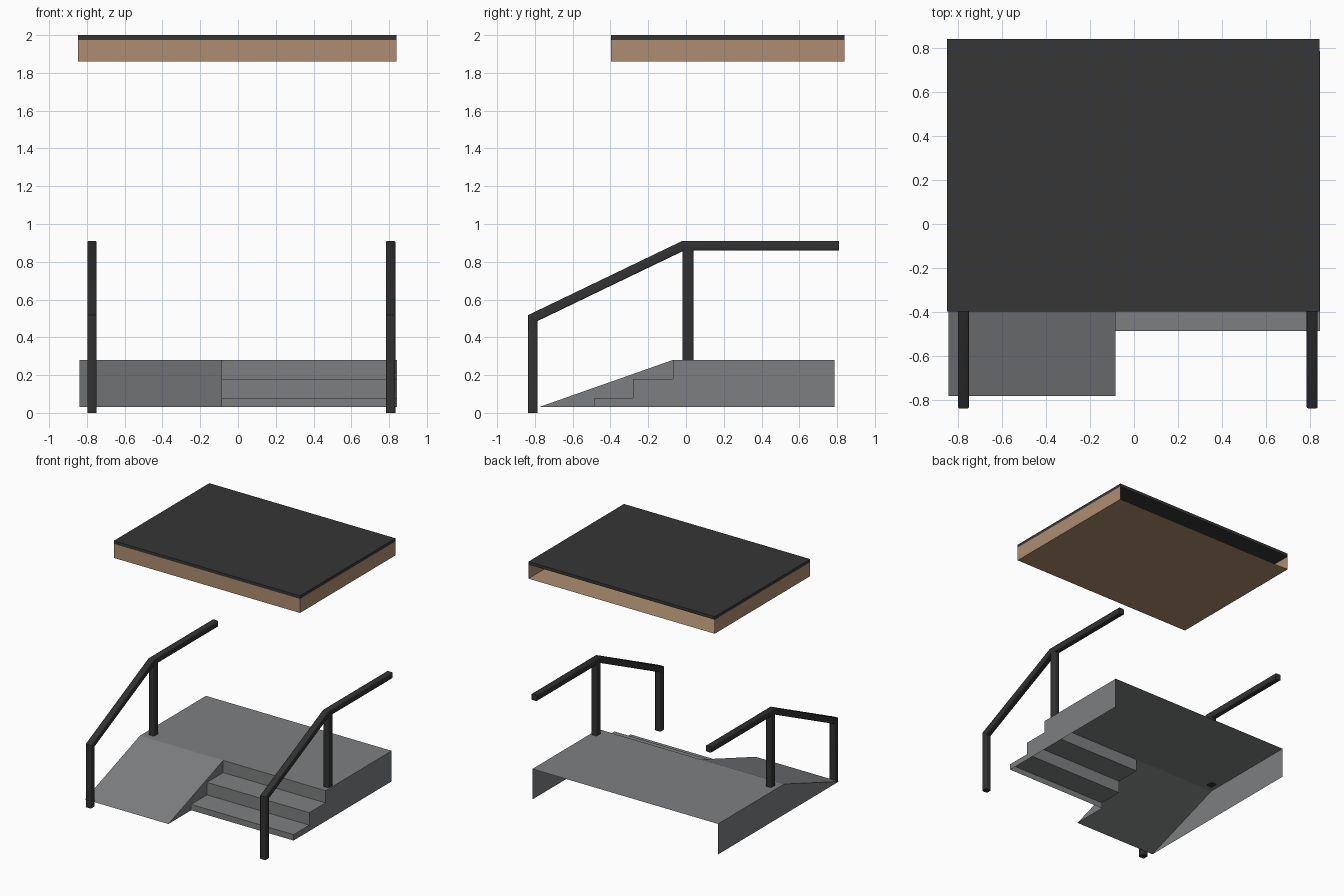
import bpy, bmesh, math
from mathutils import Vector

cube = bpy.data.objects.get("Cube")
if cube:
    bpy.data.objects.remove(cube, do_unlink=True)


def material(name, rgb):
    m = bpy.data.materials.new(name)
    m.use_nodes = True
    m.diffuse_color = (*rgb, 1)
    m.node_tree.nodes["Principled BSDF"].inputs["Base Color"].default_value = (*rgb, 1)
    return m


concrete = material("grey_concrete", (0.205, 0.212, 0.216))
wood = material("tan_wood", (0.42, 0.27, 0.16))
roof_dark = material("charcoal_roof", (0.037, 0.037, 0.037))
rail_dark = material("black_metal", (0.031, 0.031, 0.032))


def finish(name, bm, mat):
    mesh = bpy.data.meshes.new(name)
    bmesh.ops.remove_doubles(bm, verts=bm.verts, dist=1e-5)
    bm.to_mesh(mesh)
    bm.free()
    mesh.materials.append(mat)
    obj = bpy.data.objects.new(name, mesh)
    bpy.context.collection.objects.link(obj)
    return obj


def face(bm, pts):
    bm.faces.new([bm.verts.new(p) for p in pts])


def strip(bm, x0, x1, profile):
    """Sheet made by stretching a side profile (y, z) across x."""
    for a, b in zip(profile, profile[1:]):
        face(bm, [(x0, *a), (x1, *a), (x1, *b), (x0, *b)])


def wall(bm, x, outline, side):
    """Flat side wall; outline runs clockwise seen from +x."""
    pts = [(x, y, z) for y, z in outline]
    face(bm, pts[::-1] if side > 0 else pts)


def box(name, lo, hi, mat):
    bm = bmesh.new()
    bmesh.ops.create_cube(bm, size=1)
    for v in bm.verts:
        v.co = [(a + b) / 2 + c * (b - a) for a, b, c in zip(lo, hi, v.co)]
    return finish(name, bm, mat)


# Entrance landing: hollow, open at the back and underneath
LEFT, SPLIT, RIGHT = -0.84, -0.085, 0.843
BACK, EDGE, BASE, TOP = 0.785, -0.07, 0.03, 0.28
ramp_line = [(-0.78, BASE), (EDGE, TOP)]
step_line = [(-0.485, BASE), (-0.485, 0.078), (-0.28, 0.078),
             (-0.28, 0.18), (EDGE, 0.18), (EDGE, TOP)]
back_edge = [(BACK, TOP), (BACK, BASE)]

bm = bmesh.new()
strip(bm, LEFT, SPLIT, ramp_line)
wall(bm, LEFT, ramp_line + back_edge, -1)
wall(bm, SPLIT, ramp_line + step_line[-2::-1], 1)
finish("ramp", bm, concrete)

bm = bmesh.new()
strip(bm, SPLIT, RIGHT, step_line)
wall(bm, RIGHT, step_line + back_edge, 1)
finish("steps", bm, concrete)

bm = bmesh.new()
strip(bm, LEFT, RIGHT, [(EDGE, TOP), (BACK, TOP)])
finish("landing_top", bm, concrete)

# Canopy: wooden tray open at the back, under a dark roof slab
CX0, CX1, CY0, CY1 = -0.847, 0.84, -0.397, 0.838
tray = [(CY0, 1.975), (CY0, 1.86), (CY1, 1.86)]
bm = bmesh.new()
strip(bm, CX1, CX0, tray)
outline = [tray[1], tray[0], (CY1, 1.975), tray[2]]
wall(bm, CX0, outline, -1)
wall(bm, CX1, outline, 1)
finish("canopy_fascia", bm, wood)
box("canopy_roof", (CX0, CY0, 1.975), (CX1, CY1, 2.0), roof_dark)


def rounded_square(half, radius, steps=3):
    pts = []
    for q in range(4):
        corner = math.pi / 4 + q * math.pi / 2
        cx = math.copysign(half - radius, math.cos(corner))
        cy = math.copysign(half - radius, math.sin(corner))
        for s in range(steps + 1):
            a = q * math.pi / 2 + s / steps * math.pi / 2
            pts.append((cx + radius * math.cos(a), cy + radius * math.sin(a)))
    return pts


def tube(name, x, path, section, mat):
    """Sweep a section along a (y, z) path with mitred corners."""
    bm = bmesh.new()
    pts = [Vector(p) for p in path]
    dirs = [(b - a).normalized() for a, b in zip(pts, pts[1:])]
    rings = []
    for i, p in enumerate(pts):
        d0, d1 = dirs[max(i - 1, 0)], dirs[min(i, len(dirs) - 1)]
        mid = (d0 + d1).normalized()
        across = Vector((-mid.y, mid.x)) / mid.dot(d1)
        rings.append([bm.verts.new((x + u, *(p + across * v))) for u, v in section])
    n = len(section)
    for a, b in zip(rings, rings[1:]):
        for k in range(n):
            bm.faces.new([a[k], a[(k + 1) % n], b[(k + 1) % n], b[k]])
    bm.faces.new(rings[0])
    bm.faces.new(rings[-1])
    bmesh.ops.recalc_face_normals(bm, faces=bm.faces)
    obj = finish(name, bm, mat)
    bpy.ops.object.select_all(action="DESELECT")
    obj.select_set(True)
    bpy.context.view_layer.objects.active = obj
    bpy.ops.object.shade_smooth_by_angle(angle=math.radians(40))
    return obj


# Handrails, each with a middle post standing on the landing
rail_path = [(-0.811, 0), (-0.811, 0.502), (-0.015, 0.885), (0.811, 0.885)]
for side, x in (("right", -0.773), ("left", 0.808)):
    tube(side + "_handrail", x, rail_path, rounded_square(0.025, 0.008), rail_dark)
    tube(side + "_post", x, [(0.01, 0.272), (0.01, 0.88)],
         [(u * 0.85, v) for u, v in rounded_square(0.029, 0.01)], rail_dark)
